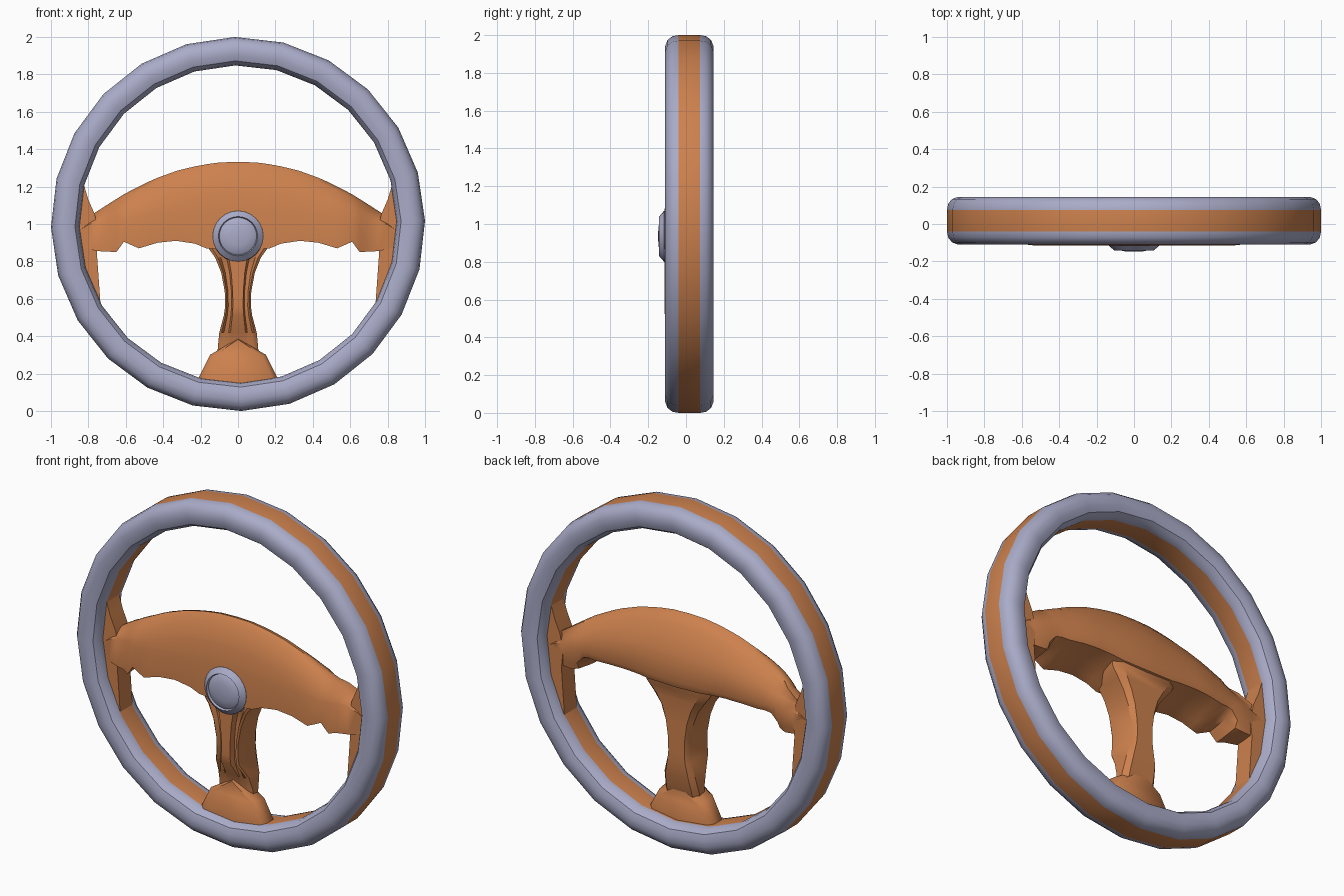
import bpy, bmesh, math

if "Cube" in bpy.data.objects:
    bpy.data.objects.remove(bpy.data.objects["Cube"])


def material(name, col):
    m = bpy.data.materials.new(name)
    m.diffuse_color = (*col, 1)
    m.use_nodes = True
    m.node_tree.nodes["Principled BSDF"].inputs["Base Color"].default_value = m.diffuse_color
    return m


GREY = material("lavender_grey", (0.40, 0.41, 0.58))
ORANGE = material("burnt_orange", (0.61, 0.22, 0.075))


def finish(name, bm, mats, angle=32):
    bmesh.ops.remove_doubles(bm, verts=bm.verts, dist=1e-5)
    bmesh.ops.recalc_face_normals(bm, faces=bm.faces)
    me = bpy.data.meshes.new(name)
    bm.to_mesh(me)
    bm.free()
    for m in mats:
        me.materials.append(m)
    ob = bpy.data.objects.new(name, me)
    bpy.context.collection.objects.link(ob)
    bpy.ops.object.select_all(action='DESELECT')
    ob.select_set(True)
    bpy.context.view_layer.objects.active = ob
    bpy.ops.object.shade_smooth_by_angle(angle=math.radians(angle))
    return ob


def lathe(bm, profile, n, cz, closed, turn=0.0):
    """Spin (radius, y, material) points around the y axis."""
    rings = []
    for i in range(n):
        a = 2 * math.pi * i / n + turn
        rings.append([bm.verts.new((r * math.sin(a), y, cz + r * math.cos(a))) for r, y, _ in profile])
    k = len(profile)
    for i in range(n):
        p, q = rings[i], rings[(i + 1) % n]
        for j in range(k if closed else k - 1):
            f = bm.faces.new((p[j], q[j], q[(j + 1) % k], p[(j + 1) % k]))
            f.material_index = profile[j][2]


def loft(bm, sections):
    """Skin a list of equal-length point loops and cap the ends."""
    rings = [[bm.verts.new(p) for p in s] for s in sections]
    k = len(rings[0])
    for p, q in zip(rings, rings[1:]):
        for j in range(k):
            bm.faces.new((p[j], q[j], q[(j + 1) % k], p[(j + 1) % k]))
    bm.faces.new(rings[0])
    bm.faces.new(rings[-1])


def interp(table, x):
    for (a, u), (b, v) in zip(table, table[1:]):
        if x <= b:
            return u + (v - u) * (x - a) / (b - a)
    return table[-1][1]


# rim: 20-odd straight segments, rounded section, orange band inside and outside
half = [(1.0, -0.04), (0.994, -0.072), (0.974, -0.098), (0.942, -0.11),
        (0.905, -0.11), (0.872, -0.098), (0.854, -0.072), (0.848, -0.04)]
prof = [(r, y, 0) for r, y in half] + [(r, 0.035 - y, 0) for r, y in reversed(half)]
prof[7] = (*half[7], 1)
prof[15] = (1.0, 0.075, 1)
bm = bmesh.new()
lathe(bm, prof, 24, 1.0, True, math.radians(-1))
finish("rim", bm, [GREY, ORANGE])

# upper spoke: arched shell lofted across x, with solid blocks at its ends
TOP = [(0, 1.332), (.1, 1.329), (.2, 1.315), (.32, 1.287), (.45, 1.24), (.6, 1.165), (.72, 1.09), (.87, 0.99)]
BOTTOM = [(0, .86), (.17, .87), (.23, .895), (.33, .91), (.43, .9), (.53, .87), (.61, .905), (.65, .85), (.75, .855), (.87, .88)]
FRONT = [(0, -.115), (.54, -.115), (.64, -.1), (.7, -.06), (.87, -.035)]
BACK = [(0, .13), (.4, .12), (.7, .09), (.87, .07)]
XS = [0, .1, .17, .23, .28, .33, .38, .43, .48, .53, .57, .61, .65, .69, .75, .8, .87]


def arch_section(x):
    a = abs(x)
    t, b, f, k = (interp(T, a) for T in (TOP, BOTTOM, FRONT, BACK))
    m = min(1.0, t - 0.05)
    h, d = t - m, m - b
    e = min(1, max(0, (a - .56) / .12))          # 0 = hollow underside, 1 = solid end
    yb = f + .05
    return [(x, f, b), (x, f, m + h * .2), (x, f + .02, m + h * .55), (x, f + .055, t - h * .1),
            (x, f + .085, t), (x, f + .11, t - h * .02), (x, f + .15 * (1 - e) + .11 * e, t - h * .15),
            (x, k - .025, m + h * .5), (x, k, m), (x, k - .015, m - d * (.3 + .4 * e)),
            (x, yb + .06 * (1 - e) + (k - yb - .02) * e, m - d * (.6 + .35 * e)),
            (x, yb, b + d * .12 * (1 - e))]


bm = bmesh.new()
loft(bm, [arch_section(x) for x in [-v for v in XS[:0:-1]] + XS])
finish("upper_spoke", bm, [ORANGE], 42)

# lower spoke: flared column with grooved front that falls back above the foot
COLUMN = [(1.02, .23, -.113, .11), (.93, .205, -.113, .1), (.88, .165, -.113, .095), (.82, .122, -.114, .09),
          (.74, .09, -.114, .09), (.64, .071, -.114, .09), (.56, .069, -.114, .09),
          (.51, .076, -.112, .09), (.42, .1, -.055, .085), (.34, .108, -.03, .065), (.28, .11, -.03, .05)]
bm = bmesh.new()
secs = []
for z, w, f, k in COLUMN:
    g = .03 if .45 < z < .86 else 0
    right = [(.4 * w, f), (.5 * w, f + g), (.75 * w, f + g), (.88 * w, f + .005), (w, f + .015), (w, k - .03), (.75 * w, k)]
    secs.append([(x, y, z) for x, y in right] + [(-x, y, z) for x, y in reversed(right)])
loft(bm, secs)
finish("lower_spoke", bm, [ORANGE])

# foot of the lower spoke: lens-like plate, widest in the middle of its depth
foot = [(0, .388), (.15, .30), (.215, .17), (.21, .1), (-.21, .1), (-.215, .17), (-.15, .30)]
bm = bmesh.new()
loft(bm, [[(x * s, y, z - dz * (z > .2)) for x, z in foot]
          for y, s, dz in ((-.058, .86, .005), (-.035, 1, 0), (.03, 1, .01), (.062, .85, .03))])
finish("spoke_foot", bm, [ORANGE], 50)

# side brackets lying against the inside of the rim
side = [(.83, 1.23), (.8, 1.13), (.765, 1.05), (.745, .95), (.755, .85), (.735, .57),
        (.79, .65), (.86, .82), (.88, 1.0), (.865, 1.15)]
for s, n in ((1, "right"), (-1, "left")):
    bm = bmesh.new()
    loft(bm, [[(s * x, y, z) for x, z in side] for y in (-.04, .075)])
    finish(n + "_bracket", bm, [ORANGE])

# grey domed hub button on a flared base
bm = bmesh.new()
lathe(bm, [(.137, -.1, 0), (.135, -.116, 0), (.105, -.142, 0), (.1, -.13, 0), (.09, -.137, 0),
           (.05, -.146, 0), (0.0, -.148, 0)], 24, .935, False)
finish("hub_button", bm, [GREY], 40)
